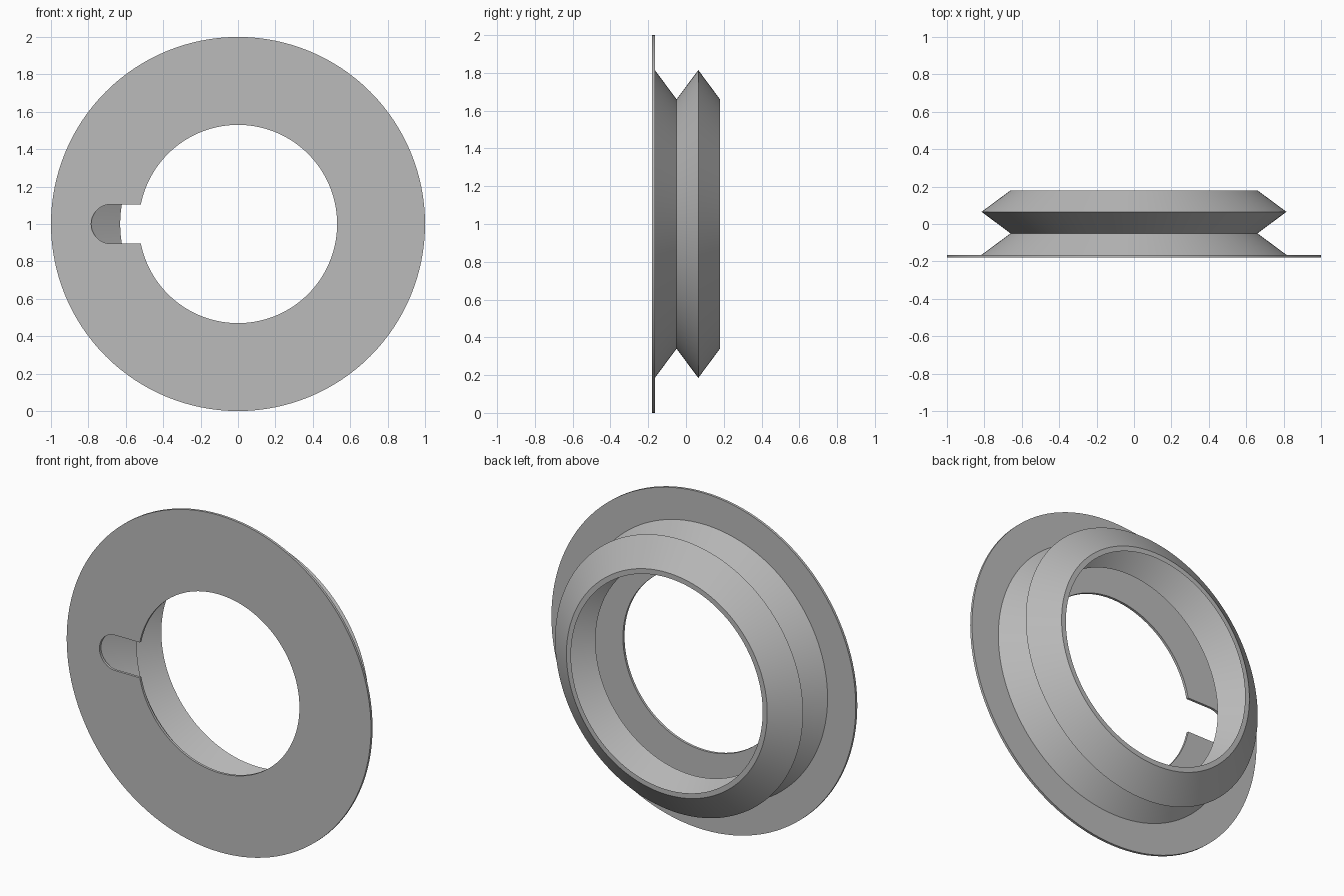
import bpy, bmesh
from math import sin, cos, asin, pi, radians
from mathutils import Matrix

cube = bpy.data.objects.get("Cube")
if cube:
    bpy.data.objects.remove(cube, do_unlink=True)

SEGMENTS = 128
CENTRE_Z = 1.0
FRONT, BACK = -0.18, 0.18
PLATE = 0.015            # flange thickness
HOLE, SLOT = 0.53, 0.105  # bore radius, slot half width
SLOT_X = -0.68           # centre of the rounded slot end

grey = bpy.data.materials.new("plain grey")
grey.use_nodes = True
colour = (0.5, 0.5, 0.5, 1)
grey.diffuse_color = colour
grey.node_tree.nodes["Principled BSDF"].inputs["Base Color"].default_value = colour


def finish(obj):
    obj.data.materials.clear()
    obj.data.materials.append(grey)
    bpy.ops.object.select_all(action='DESELECT')
    obj.select_set(True)
    bpy.context.view_layer.objects.active = obj
    bpy.ops.object.shade_smooth_by_angle(angle=radians(30))


def arc(radius, start, end, steps, cx=0.0):
    return [(cx + radius * cos(a), radius * sin(a))
            for a in (start + (end - start) * i / steps for i in range(steps + 1))]


# Flange: flat disc with a keyhole-shaped opening
curve = bpy.data.curves.new("flange", 'CURVE')
curve.dimensions = '2D'
curve.fill_mode = 'BOTH'
curve.extrude = PLATE / 2
key = pi - asin(SLOT / HOLE)
opening = arc(HOLE, -key, key, SEGMENTS) + arc(SLOT, pi / 2, 3 * pi / 2, 24, SLOT_X)
for outline in (arc(1, 0, 2 * pi, SEGMENTS)[:-1], opening):
    spline = curve.splines.new('POLY')
    spline.points.add(len(outline) - 1)
    for point, (x, y) in zip(spline.points, outline):
        point.co = (x, y, 0, 1)
    spline.use_cyclic_u = True
source = bpy.data.objects.new("flange_outline", curve)
bpy.context.collection.objects.link(source)
mesh = bpy.data.meshes.new_from_object(
    source.evaluated_get(bpy.context.evaluated_depsgraph_get()))
bpy.data.objects.remove(source)
mesh.transform(Matrix.Translation((0, FRONT + PLATE / 2, CENTRE_Z)) @ Matrix.Rotation(pi / 2, 4, 'X'))
bm = bmesh.new()
bm.from_mesh(mesh)
bmesh.ops.remove_doubles(bm, verts=bm.verts, dist=0.0001)
bmesh.ops.recalc_face_normals(bm, faces=bm.faces)
bm.to_mesh(mesh)
bm.free()
flange = bpy.data.objects.new("flange", mesh)
bpy.context.collection.objects.link(flange)
finish(flange)

# Bellows: thin zigzag wall revolved around the y axis
WIDE, NARROW, WALL = 0.815, 0.66, 0.03
start = FRONT + PLATE
outer = [(NARROW if i % 2 else WIDE, start + (BACK - start) * i / 3) for i in range(4)]
profile = outer + [(r - WALL, y) for r, y in reversed(outer)]
bm = bmesh.new()
verts = [bm.verts.new((r, y, 0)) for r, y in profile]
edges = [bm.edges.new((verts[i - 1], verts[i])) for i in range(len(verts))]
bmesh.ops.spin(bm, geom=verts + edges, cent=(0, 0, 0), axis=(0, 1, 0),
               angle=2 * pi, steps=SEGMENTS, use_merge=True)
bmesh.ops.remove_doubles(bm, verts=bm.verts, dist=0.0001)
bmesh.ops.recalc_face_normals(bm, faces=bm.faces)
bmesh.ops.translate(bm, verts=bm.verts, vec=(0, 0, CENTRE_Z))
mesh = bpy.data.meshes.new("bellows")
bm.to_mesh(mesh)
bm.free()
bellows = bpy.data.objects.new("bellows", mesh)
bpy.context.collection.objects.link(bellows)
finish(bellows)
